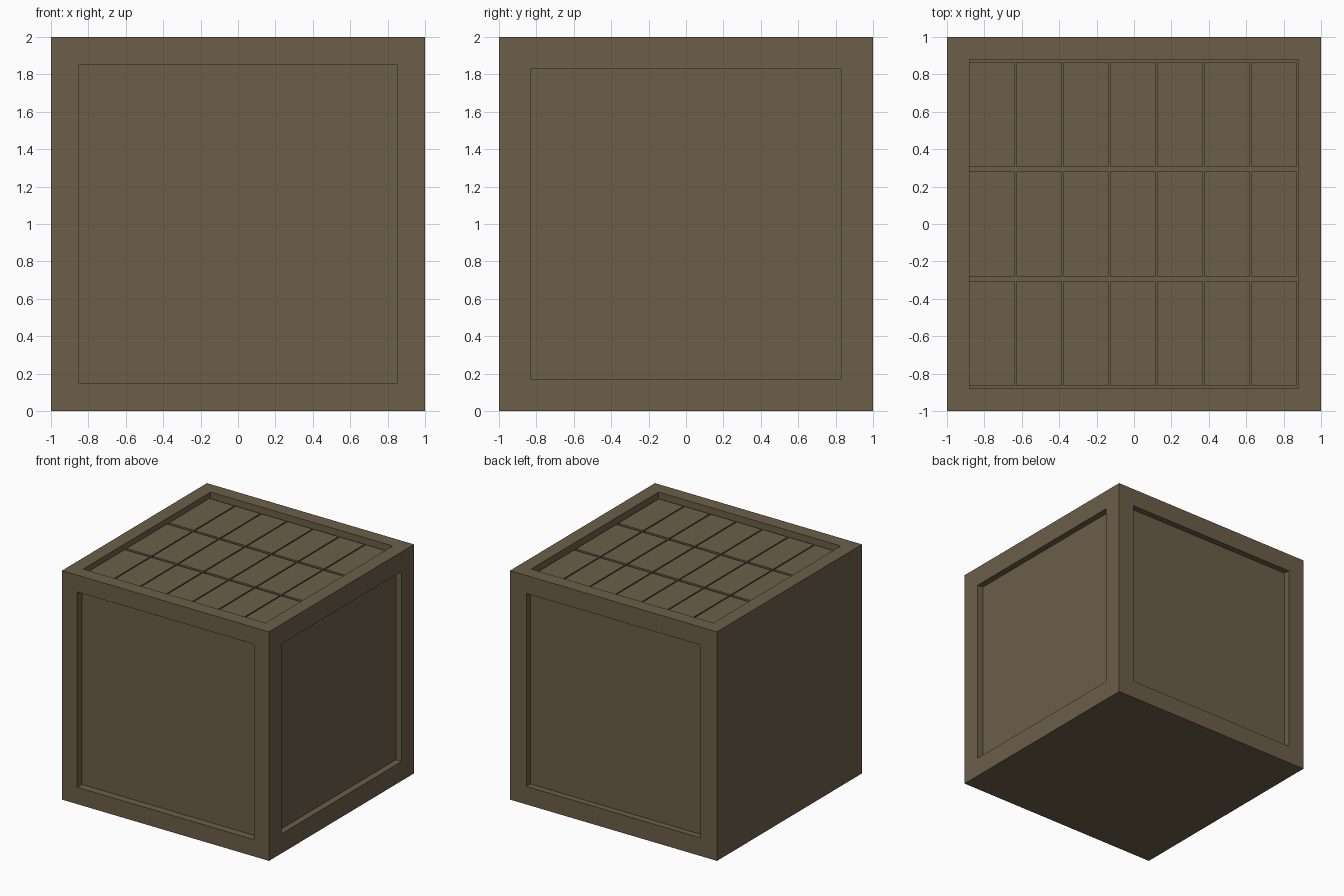
import bpy, bmesh
from mathutils import Vector

if "Cube" in bpy.data.objects:
    bpy.data.objects.remove(bpy.data.objects["Cube"])

mat = bpy.data.materials.new("brown")
mat.diffuse_color = (0.15, 0.113, 0.066, 1)
mat.use_nodes = True
mat.node_tree.nodes["Principled BSDF"].inputs["Base Color"].default_value = mat.diffuse_color


def finish(bm, name):
    bm.normal_update()
    mesh = bpy.data.meshes.new(name)
    bm.to_mesh(mesh)
    bm.free()
    mesh.materials.append(mat)
    obj = bpy.data.objects.new(name, mesh)
    bpy.context.collection.objects.link(obj)
    return obj


# Crate body: cube with one sunken panel per listed side (left and bottom stay plain)
bm = bmesh.new()
bmesh.ops.create_cube(bm, size=2)
bmesh.ops.translate(bm, verts=bm.verts, vec=(0, 0, 1))
panels = [  # direction, border width, depth
    ((0, -1, 0), 0.147, 0.065),
    ((1, 0, 0), 0.17, 0.055),
    ((0, 1, 0), 0.158, 0.055),
    ((0, 0, 1), 0.12, 0.10),
]
for direction, border, depth in panels:
    n = Vector(direction)
    bm.normal_update()
    face = max(bm.faces, key=lambda f: (f.normal.dot(n) > 0.99, f.calc_center_median().dot(n)))
    bmesh.ops.inset_region(bm, faces=[face], thickness=border, use_even_offset=True)
    sunk = bmesh.ops.extrude_discrete_faces(bm, faces=[face])["faces"][0]
    bmesh.ops.translate(bm, verts=sunk.verts, vec=-n * depth)
finish(bm, "crate_body")

# Top slats: 7 x 3 flat tiles separated by narrow grooves
slat_w, slat_l, slat_h = 0.24, 0.56, 0.05
bm = bmesh.new()
for row in range(3):
    for col in range(7):
        verts = bmesh.ops.create_cube(bm, size=1)["verts"]
        bmesh.ops.scale(bm, verts=verts, vec=(slat_w, slat_l, slat_h))
        x = -0.88 + slat_w / 2 + 0.2515 * col
        bmesh.ops.translate(bm, verts=verts, vec=(x, (row - 1) * 0.585, 1.90 + slat_h / 2))
finish(bm, "top_slats")
